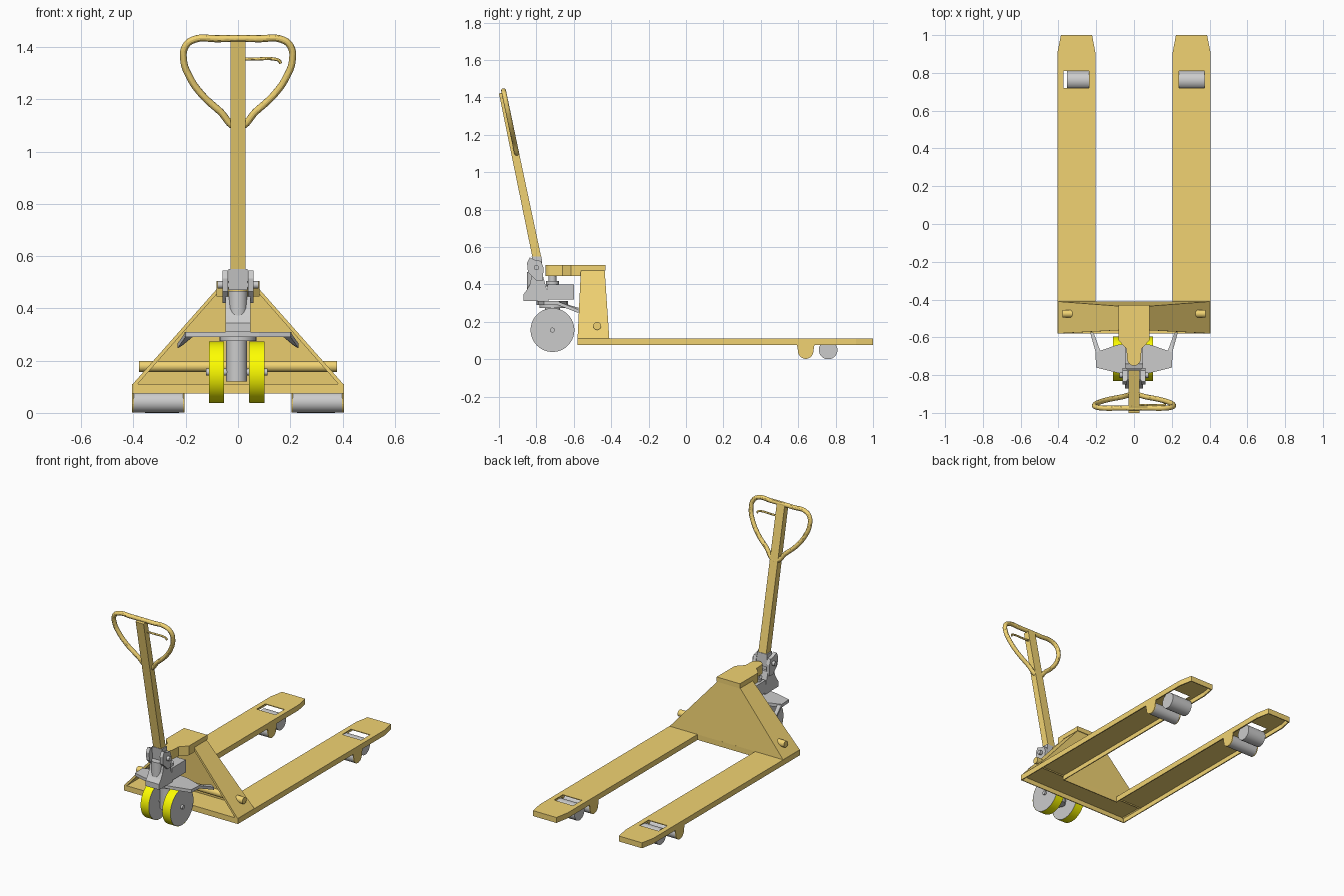
import bpy, bmesh, math
from mathutils import Vector

if "Cube" in bpy.data.objects:
    bpy.data.objects.remove(bpy.data.objects["Cube"])


def material(name, rgb):
    m = bpy.data.materials.new(name)
    m.diffuse_color = (*rgb, 1)
    m.use_nodes = True
    m.node_tree.nodes["Principled BSDF"].inputs["Base Color"].default_value = m.diffuse_color
    return m


PAINT = material("ochre_paint", (0.88, 0.65, 0.17))
TREAD = material("yellow_tread", (1.0, 1.0, 0.0))


def finish(name, bm, mat=None, smooth=False):
    bmesh.ops.recalc_face_normals(bm, faces=bm.faces[:])
    me = bpy.data.meshes.new(name)
    bm.to_mesh(me)
    bm.free()
    ob = bpy.data.objects.new(name, me)
    bpy.context.collection.objects.link(ob)
    if mat:
        me.materials.append(mat)
    if smooth:
        bpy.ops.object.select_all(action='DESELECT')
        ob.select_set(True)
        bpy.context.view_layer.objects.active = ob
        bpy.ops.object.shade_smooth_by_angle()
    return ob


def prism(name, pts, axis, lo, hi, mat=None):
    """Extrude a 2D outline along x (y,z points) or z (x,y points)."""
    bm = bmesh.new()
    place = (lambda p: (lo, *p)) if axis == 'x' else (lambda p: (*p, lo))
    step = Vector((hi - lo, 0, 0)) if axis == 'x' else Vector((0, 0, hi - lo))
    face = bm.faces.new([bm.verts.new(place(p)) for p in pts])
    ext = bmesh.ops.extrude_face_region(bm, geom=[face], use_keep_orig=True)
    bmesh.ops.translate(bm, vec=step, verts=[g for g in ext['geom'] if isinstance(g, bmesh.types.BMVert)])
    return finish(name, bm, mat)


def rod(name, a, b, r, mat=None, caps=True, seg=40):
    a, b = Vector(a), Vector(b)
    bm = bmesh.new()
    bmesh.ops.create_cone(bm, cap_ends=caps, segments=seg, radius1=r, radius2=r, depth=(b - a).length)
    bm.transform((b - a).to_track_quat('Z', 'Y').to_matrix().to_4x4())
    bmesh.ops.translate(bm, vec=(a + b) / 2, verts=bm.verts[:])
    return finish(name, bm, mat, True)


def mirror_pts(half):
    return half + [(-x, y) for x, y in reversed(half) if x != 0]


def tube(name, pts, r, mat, closed=False):
    cu = bpy.data.curves.new(name, 'CURVE')
    cu.dimensions = '3D'
    cu.bevel_depth, cu.bevel_resolution, cu.use_fill_caps = r, 4, True
    sp = cu.splines.new('BEZIER')
    sp.bezier_points.add(len(pts) - 1)
    for bp, p in zip(sp.bezier_points, pts):
        bp.co = p
        bp.handle_left_type = bp.handle_right_type = 'AUTO'
    sp.use_cyclic_u = closed
    ob = bpy.data.objects.new(name, cu)
    bpy.context.collection.objects.link(ob)
    cu.materials.append(mat)
    bpy.ops.object.select_all(action='DESELECT')
    ob.select_set(True)
    bpy.context.view_layer.objects.active = ob
    bpy.ops.object.convert(target='MESH')
    bpy.ops.object.shade_smooth_by_angle()


# Fork frame: one U-shaped shell, open underneath
half = [(0.405, -0.58), (0.405, 0.91), (0.387, 1.0), (0.222, 1.0), (0.205, 0.91), (0.205, -0.41)]
bm = bmesh.new()
top = bm.faces.new([bm.verts.new((x, y, 0.11)) for x, y in mirror_pts(half)])
ext = bmesh.ops.extrude_edge_only(bm, edges=bm.edges[:])
bmesh.ops.translate(bm, vec=(0, 0, -0.035), verts=[g for g in ext['geom'] if isinstance(g, bmesh.types.BMVert)])
forks = finish("fork_frame", bm, PAINT)
forks.modifiers.new("shell", 'SOLIDIFY').thickness = 0.008

# Roller windows cut through the forks
for s in (-1, 1):
    cutter = prism("window_cutter", [(s * 0.237, 0.72), (s * 0.372, 0.72), (s * 0.372, 0.81), (s * 0.237, 0.81)],
                   'z', 0.09, 0.13)
    cutter.hide_render = True
    cutter.hide_set(True)
    mod = forks.modifiers.new("window", 'BOOLEAN')
    mod.operation, mod.object, mod.solver = 'DIFFERENCE', cutter, 'EXACT'
dg = bpy.context.evaluated_depsgraph_get()
cut_mesh = bpy.data.meshes.new_from_object(forks.evaluated_get(dg))
forks.modifiers.clear()
forks.data = cut_mesh
for ob in [o for o in bpy.data.objects if o.name.startswith("window_cutter")]:
    bpy.data.objects.remove(ob)

# Fork rollers and their rounded side tabs
arc = [(0.64 + 0.041 * math.cos(t), 0.043 + 0.041 * math.sin(t))
       for t in [math.pi + math.pi * i / 14 for i in range(15)]]
tab = [(0.592, 0.085)] + arc + [(0.688, 0.085)]
for s in (-1, 1):
    for x in (0.205, 0.399):
        prism("roller_tab", tab, 'x', s * x, s * (x + 0.006), PAINT)
    rod("entry_roller", (s * 0.211, 0.64, 0.041), (s * 0.399, 0.64, 0.041), 0.039)
    rod("load_roller", (s * 0.225, 0.76, 0.05), (0.372 if s > 0 else -0.356, 0.76, 0.05), 0.05)

# Sloped housing: back, sides and top, open at the front
bm = bmesh.new()
b = [bm.verts.new(p) for p in ((0.405, -0.58, 0.108), (0.405, -0.41, 0.108), (-0.405, -0.41, 0.108), (-0.405, -0.58, 0.108))]
t = [bm.verts.new(p) for p in ((0.076, -0.562, 0.48), (0.076, -0.435, 0.48), (-0.076, -0.435, 0.48), (-0.076, -0.562, 0.48))]
for i in range(3):
    bm.faces.new((b[i], b[i + 1], t[i + 1], t[i]))
bm.faces.new(t)
bm.normal_update()
housing = finish("triangular_housing", bm, PAINT)
if housing.data.polygons[0].normal.x < 0:
    housing.data.flip_normals()
housing.modifiers.new("plate", 'SOLIDIFY').thickness = 0.014

# Cross shaft through the housing
rod("cross_shaft", (-0.378, -0.475, 0.178), (0.378, -0.475, 0.178), 0.021, PAINT)

# Lift head: cap plate narrowing to a rounded nose
nose = [(0.036 * math.cos(a), -0.714 - 0.036 * math.sin(a)) for a in [math.pi / 2 * (1 - i / 8) for i in range(9)]]
nose[0] = (0, -0.75)
neck = nose + [(0.04, -0.66), (0.083, -0.615), (0.083, -0.562)]
prism("lift_head", mirror_pts(neck), 'z', 0.445, 0.505, PAINT)
prism("lift_head_cap", [(-0.083, -0.562), (0.083, -0.562), (0.083, -0.43), (-0.083, -0.43)], 'z', 0.475, 0.505, PAINT)

# Steering wheels with yellow treads, axle and swivel column
CX, WY, WZ = -0.005, -0.714, 0.156
for s in (-1, 1):
    x = CX + s * 0.077
    rod("steer_tread", (x - 0.0285, WY, WZ), (x + 0.0285, WY, WZ), 0.118, TREAD, False, 64)
    rod("steer_wheel", (x - 0.029, WY, WZ), (x + 0.029, WY, WZ), 0.117, None, True, 64)
rod("steer_axle", (CX - 0.118, WY, WZ), (CX + 0.118, WY, WZ), 0.013)
rod("swivel_column", (CX, WY, 0.12), (CX, WY, 0.31), 0.04)
rod("swivel_bearing", (0, WY, 0.275), (0, WY, 0.295), 0.07)

# Foot plate with trailing guard arms
plate = [(0, -0.80), (0.08, -0.79), (0.2, -0.76), (0.205, -0.68), (0.09, -0.64), (0, -0.63)]
prism("foot_plate", mirror_pts(plate), 'z', 0.29, 0.31)
for s in (-1, 1):
    bm = bmesh.new()
    rings = [((0.172, -0.69, 0.31), (0.2, -0.69, 0.31)), ((0.214, -0.575, 0.275), (0.232, -0.575, 0.265))]
    vs = [bm.verts.new((s * p[0], p[1], p[2] - dz)) for ring in rings for dz in (0, 0.018) for p in ring]
    bmesh.ops.convex_hull(bm, input=vs)
    finish("guard_arm", bm)

# Hydraulic pump: body, cylinder block, plunger and lift ram
body = [(-0.87, 0.31), (-0.87, 0.345), (-0.852, 0.37), (-0.835, 0.40), (-0.825, 0.445), (-0.765, 0.445),
        (-0.745, 0.375), (-0.735, 0.365), (-0.735, 0.31)]
prism("pump_body", body, 'x', -0.048, 0.048)
prism("pump_block", [(-0.74, 0.32), (-0.74, 0.40), (-0.598, 0.40), (-0.598, 0.32)], 'x', -0.048, 0.048)
rod("pump_plunger", (0, -0.815, 0.37), (0, -0.815, 0.467), 0.036)
rod("ram_collar", (0, WY, 0.39), (0, WY, 0.418), 0.034)
rod("lift_ram", (0, WY, 0.39), (0, WY, 0.45), 0.021)

# Handle hinge: lugs, pins and socket
lug = [(-0.845, 0.465), (-0.85, 0.515), (-0.835, 0.545), (-0.805, 0.53), (-0.775, 0.525), (-0.762, 0.49), (-0.765, 0.42), (-0.80, 0.42)]
for s in (-1, 1):
    prism("hinge_lug", lug, 'x', s * 0.038, s * 0.06)
rod("hinge_pin", (-0.078, -0.80, 0.49), (0.078, -0.80, 0.49), 0.014)
prism("handle_socket", [(-0.815, 0.47), (-0.825, 0.55), (-0.772, 0.55), (-0.768, 0.47)], 'x', -0.036, 0.036)

# Tiller bar
prism("tiller_bar", [(-0.819, 0.535), (-0.774, 0.545), (-0.962, 1.43), (-1.0, 1.421)], 'x', -0.028, 0.028, PAINT)


# Heart-shaped grip loop lying in the tilted handle plane
def tilt(x, z):
    return (x, -0.905 - (z - 1.1) * 0.21, z)


loop = [(0.0, 1.095), (0.07, 1.155), (0.14, 1.22), (0.185, 1.285), (0.208, 1.35), (0.2, 1.405), (0.165, 1.43), (0.08, 1.432)]
pts = loop + [(-x, z) for x, z in reversed(loop[1:])]
tube("grip_loop", [tilt(*p) for p in pts], 0.0135, PAINT, True)

# Release lever
tube("release_lever", [tilt(*p) for p in ((0.0, 1.355), (0.07, 1.355), (0.14, 1.354), (0.158, 1.348), (0.163, 1.338))], 0.006, PAINT)
